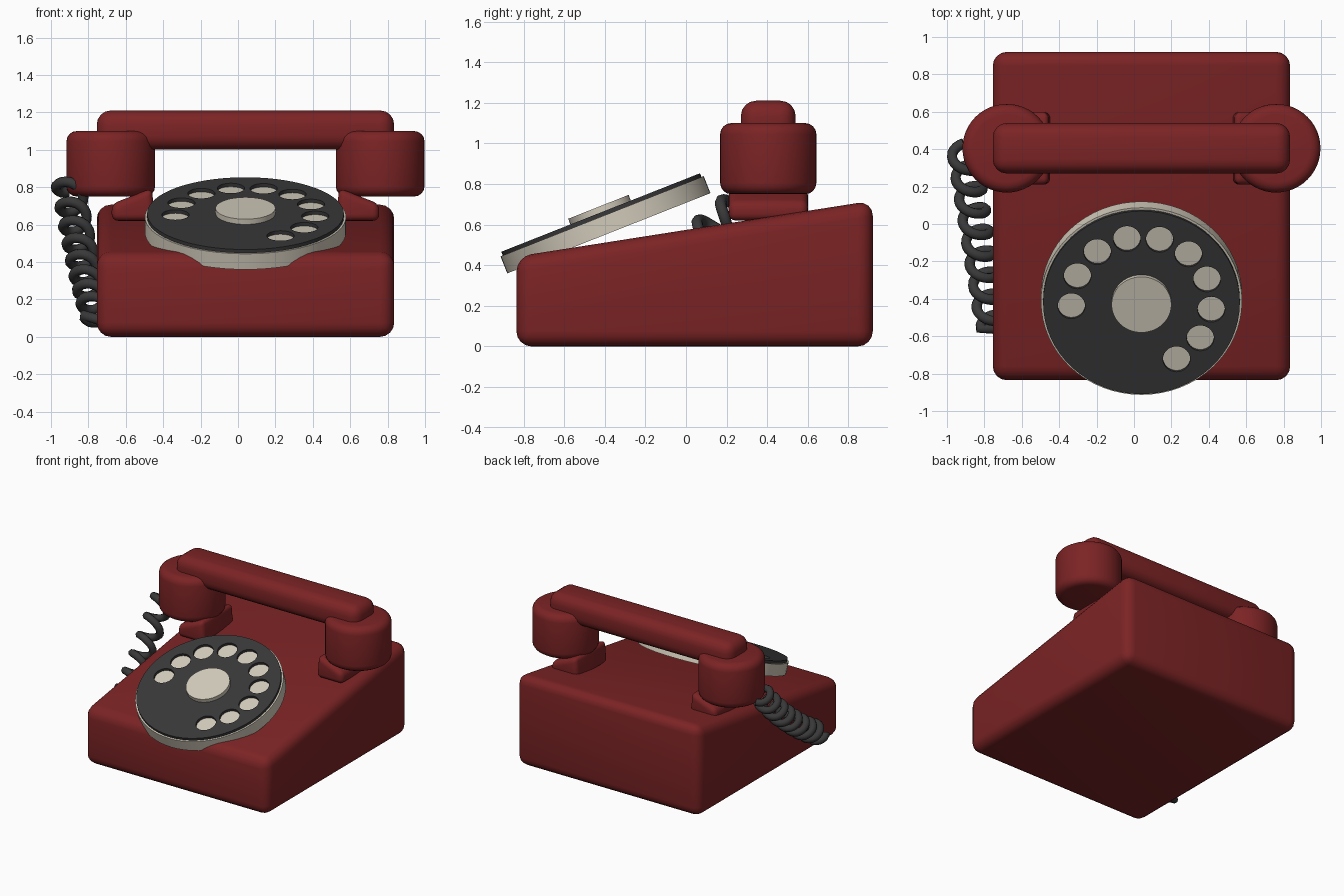
import bpy, bmesh
from math import sin, cos, pi, radians, atan
from mathutils import Vector, Matrix

cube = bpy.data.objects.get("Cube")
if cube:
    bpy.data.objects.remove(cube, do_unlink=True)


def material(name, color):
    m = bpy.data.materials.new(name)
    m.use_nodes = True
    m.diffuse_color = (*color, 1)
    bsdf = next(n for n in m.node_tree.nodes if n.type == 'BSDF_PRINCIPLED')
    bsdf.inputs["Base Color"].default_value = (*color, 1)
    return m


RED = material("dark red", (0.2, 0.017, 0.018))
BLACK = material("soft black", (0.04, 0.04, 0.041))
BEIGE = material("warm beige", (0.65, 0.6, 0.5))
MID = 0.04  # centre line of the body


def finish(name, bm, mat, bevel=0, angle=35):
    """Turn a bmesh into a shaded object, with optional rounded edges."""
    bmesh.ops.recalc_face_normals(bm, faces=bm.faces)
    if bevel:
        edges = [e for e in bm.edges if e.calc_face_angle(0) > radians(30)]
        if not any(len(f.verts) > 8 for f in bm.faces):
            edges = [e for e in bm.edges]
        bmesh.ops.bevel(bm, geom=edges, offset=bevel, segments=4,
                        profile=0.5, affect='EDGES', clamp_overlap=True)
    me = bpy.data.meshes.new(name)
    bm.to_mesh(me)
    bm.free()
    ob = bpy.data.objects.new(name, me)
    bpy.context.collection.objects.link(ob)
    me.materials.append(mat)
    bpy.ops.object.select_all(action='DESELECT')
    ob.select_set(True)
    bpy.context.view_layer.objects.active = ob
    bpy.ops.object.shade_smooth_by_angle(angle=radians(angle))
    return ob


def prism(points, offset):
    """Extrude a closed outline of 3D points along an offset."""
    bm = bmesh.new()
    face = bm.faces.new([bm.verts.new(p) for p in points])
    ext = bmesh.ops.extrude_face_region(bm, geom=[face])["geom"]
    bmesh.ops.translate(bm, vec=offset,
                        verts=[v for v in ext if isinstance(v, bmesh.types.BMVert)])
    return bm


def add_cylinder(bm, radius, z0, z1, center=(0, 0), sides=64):
    place = Matrix.Translation((center[0], center[1], (z0 + z1) / 2))
    bmesh.ops.create_cone(bm, cap_ends=True, segments=sides, radius1=radius,
                          radius2=radius, depth=z1 - z0, matrix=place)
    return bm


# Wedge body
half = 0.795
side = [(-0.835, 0), (0.92, 0), (0.92, 0.718), (-0.835, 0.443)]
finish("body", prism([(MID - half, y, z) for y, z in side], (2 * half, 0, 0)),
       RED, 0.075)

# Handset bar
bar = [(0.27, 1.0), (0.54, 1.0), (0.54, 1.21), (0.27, 1.21)]
finish("handset_bar", prism([(MID - half, y, z) for y, z in bar], (2 * half, 0, 0)),
       RED, 0.075)

# Ear and mouth cups with their cradles, mirrored about the centre line
rest = [(0.715, 0.62), (0.715, 0.71), (0.5, 0.795), (0.485, 0.62)]
for s, label in ((1, "left"), (-1, "right")):
    cup = add_cylinder(bmesh.new(), 0.237, 0.75, 1.10, (MID + s * 0.72, 0.405), 48)
    finish(label + "_handset_cup", cup, RED, 0.055)
    outline = [(MID + s * x, 0.21, z) for x, z in rest]
    finish(label + "_cradle", prism(outline, (0, 0.39, 0)), RED, 0.035)

# Tilted dial
tilt = Matrix.Translation((MID, -0.413, 0.641)) @ Matrix.Rotation(atan(0.395), 4, 'X')
ring = finish("dial_drum", add_cylinder(bmesh.new(), 0.538, -0.09, 0), BEIGE)
hub = finish("dial_hub", add_cylinder(bmesh.new(), 0.16, 0, 0.05, sides=48), BEIGE)
plate = finish("finger_plate", add_cylinder(bmesh.new(), 0.526, 0, 0.02), BLACK)

# Ten finger holes cut through the plate
holes = bmesh.new()
for i in range(10):
    a = radians(183 - 27 * i)
    add_cylinder(holes, 0.073, -0.05, 0.05, (0.375 * cos(a), 0.375 * sin(a)), 32)
cutter = finish("hole_cutter", holes, BLACK)
cutter.hide_render = True
bpy.context.view_layer.objects.active = plate
cut = plate.modifiers.new("finger_holes", 'BOOLEAN')
cut.operation = 'DIFFERENCE'
cut.solver = 'EXACT'
cut.object = cutter
bpy.ops.object.modifier_apply(modifier=cut.name)
bpy.data.objects.remove(cutter, do_unlink=True)
for ob in (ring, hub, plate):
    ob.matrix_world = tilt

# Coiled cord hanging from the right cup to the body side
start, sag, end = Vector((-0.905, 0.36, 0.8)), Vector((-0.83, -0.1, 0.36)), Vector((-0.755, -0.56, 0.115))
up = Vector((0, -0.62, 0.78))
left = Vector((-1, 0, 0))
turns, per_turn = 8, 20
path = []
for i in range(-per_turn // 4, turns * per_turn + 1):
    t = i / (turns * per_turn)
    axis = start * (1 - t) ** 2 + sag * 2 * t * (1 - t) + end * t * t
    a = 2 * pi * turns * t
    path.append(axis + 0.068 * (left * cos(a) + up * sin(a)))
path.append(Vector((-0.74, -0.56, 0.09)))
curve = bpy.data.curves.new("coiled_cord", 'CURVE')
curve.dimensions = '3D'
curve.bevel_depth = 0.028
curve.bevel_resolution = 2
curve.use_fill_caps = True
spline = curve.splines.new('POLY')
spline.points.add(len(path) - 1)
for point, co in zip(spline.points, path):
    point.co = (*co, 1)
curve.materials.append(BLACK)
cord = bpy.data.objects.new("coiled_cord", curve)
bpy.context.collection.objects.link(cord)
